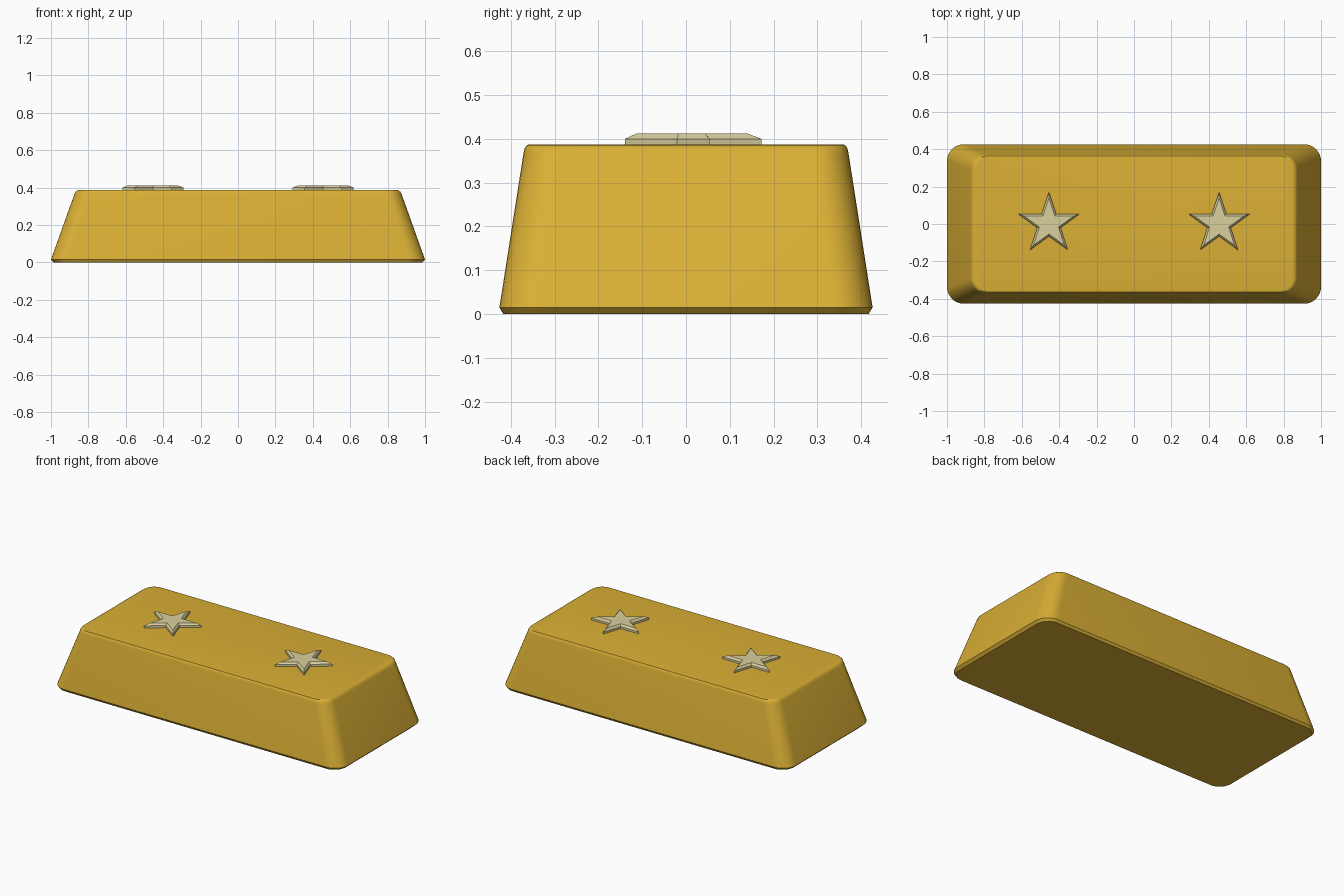
import bpy
import math

cube = bpy.data.objects.get("Cube")
if cube:
    bpy.data.objects.remove(cube, do_unlink=True)


def material(name, color):
    mat = bpy.data.materials.new(name)
    mat.use_nodes = True
    mat.diffuse_color = color
    mat.node_tree.nodes["Principled BSDF"].inputs["Base Color"].default_value = color
    return mat


def rounded_rectangle(half_x, half_y, radius, z, steps=8):
    points = []
    for corner, (sx, sy) in enumerate([(1, 1), (-1, 1), (-1, -1), (1, -1)]):
        for i in range(steps + 1):
            a = math.pi / 2 * (corner + i / steps)
            points.append((sx * (half_x - radius) + radius * math.cos(a),
                           sy * (half_y - radius) + radius * math.sin(a), z))
    return points


def star(radius, z):
    points = []
    for i in range(10):
        r = radius if i % 2 == 0 else radius * 0.385
        a = math.pi / 2 + i * math.pi / 5
        points.append((r * math.cos(a), r * math.sin(a), z))
    return points


def loft(name, rings, mat, location=(0, 0, 0)):
    """Skin a stack of matching rings and cap both ends."""
    n = len(rings[0])
    verts = [p for ring in rings for p in ring]
    faces = [tuple(reversed(range(n))), tuple(range(len(verts) - n, len(verts)))]
    for k in range(len(rings) - 1):
        for i in range(n):
            j = (i + 1) % n
            faces.append((k * n + i, k * n + j, (k + 1) * n + j, (k + 1) * n + i))
    mesh = bpy.data.meshes.new(name)
    mesh.from_pydata(verts, [], faces)
    mesh.materials.append(mat)
    obj = bpy.data.objects.new(name, mesh)
    obj.location = location
    bpy.context.collection.objects.link(obj)
    return obj


gold = material("gold", (0.70, 0.43, 0.035, 1))
pale = material("pale gold", (0.70, 0.63, 0.34, 1))

# Tapered bar: half length, half width, corner radius, height
profile = [(0.985, 0.417, 0.08, 0), (1, 0.426, 0.09, 0.015),
           (0.874, 0.371, 0.08, 0.367), (0.867, 0.368, 0.075, 0.379),
           (0.857, 0.363, 0.07, 0.386), (0.845, 0.358, 0.065, 0.387)]
bar = loft("bar", [rounded_rectangle(*p) for p in profile], gold)
bpy.ops.object.select_all(action="DESELECT")
bar.select_set(True)
bpy.context.view_layer.objects.active = bar
bpy.ops.object.shade_smooth_by_angle(angle=math.radians(35))

# Raised stars with chamfered tops
for side, x in (("left", 0.455), ("right", -0.455)):
    loft(side + "_star", [star(0.172, 0.38), star(0.172, 0.4), star(0.14, 0.412)],
         pale, (x, 0, 0))
